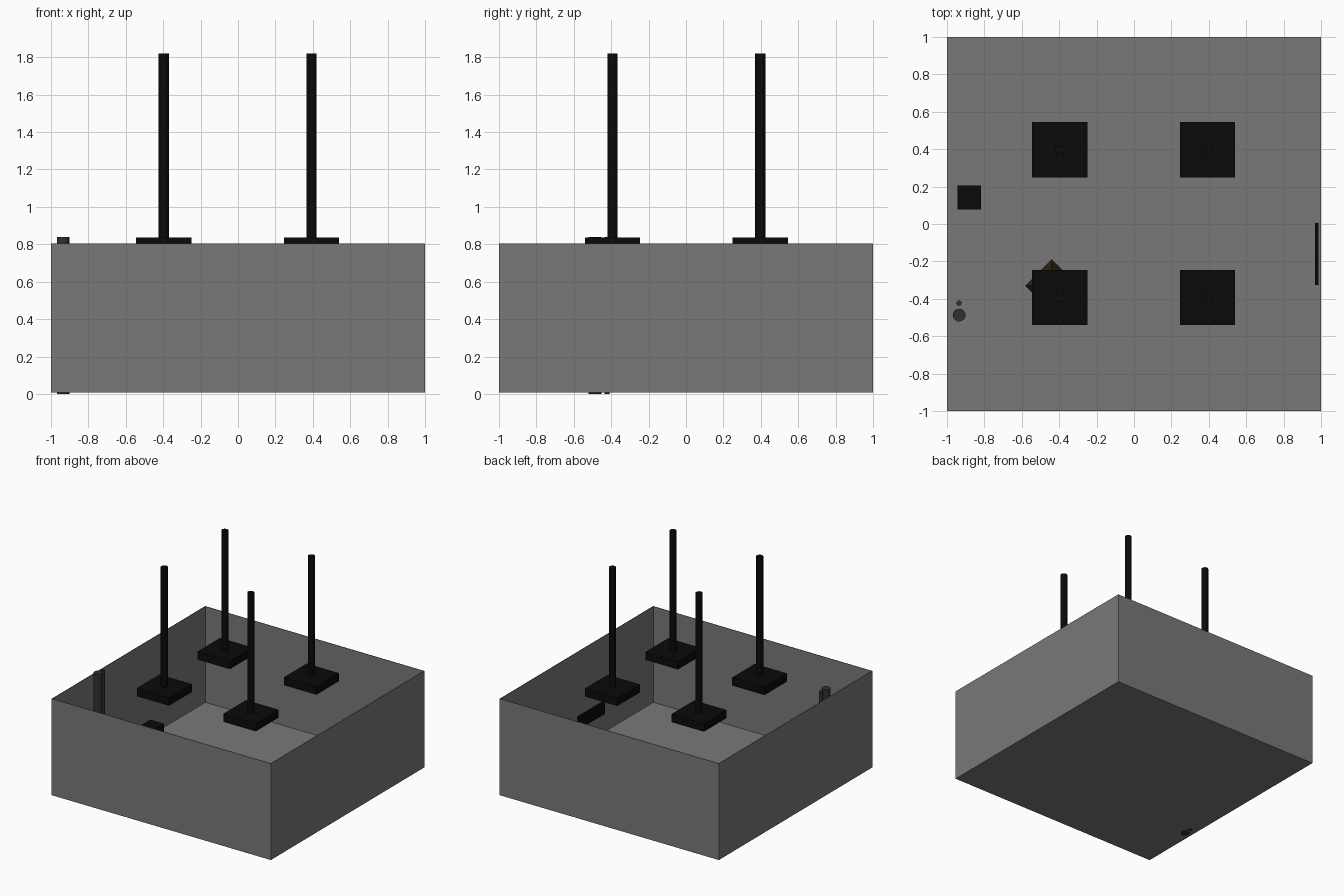
import bpy, math

if "Cube" in bpy.data.objects:
    bpy.data.objects.remove(bpy.data.objects["Cube"])


def material(name, rgb):
    m = bpy.data.materials.new(name)
    m.diffuse_color = (*rgb, 1)
    m.use_nodes = True
    m.node_tree.nodes["Principled BSDF"].inputs["Base Color"].default_value = m.diffuse_color
    return m


GREY = material("tank_grey", (0.19, 0.19, 0.19))
BLACK = material("black", (0.003, 0.003, 0.003))
DARK = material("dark_grey", (0.03, 0.03, 0.03))
BROWN = material("brown", (0.022, 0.015, 0.004))


def box(name, lo, hi, mat):
    centre = [(a + b) / 2 for a, b in zip(lo, hi)]
    bpy.ops.mesh.primitive_cube_add(size=1, location=centre)
    ob = bpy.context.object
    ob.name = name
    ob.scale = [b - a for a, b in zip(lo, hi)]
    bpy.ops.object.transform_apply(location=False, rotation=False, scale=True)
    ob.data.materials.append(mat)
    return ob


def rod(name, x, y, z0, z1, r, mat, sides=24):
    bpy.ops.mesh.primitive_cylinder_add(vertices=sides, radius=r, depth=z1 - z0,
                                        location=(x, y, (z0 + z1) / 2))
    ob = bpy.context.object
    ob.name = name
    bpy.ops.object.shade_smooth_by_angle()
    ob.data.materials.append(mat)
    return ob


# Open tank: floor and four thin walls
T = 0.004
Z0, Z1 = 0.007, 0.803
box("tank_floor", (-1, -1, Z0), (1, 1, Z0 + T), GREY)
for s, side in ((-1, "left"), (1, "right")):
    a, b = sorted((s, s * (1 - T)))
    box(side + "_wall", (a, -1, Z0), (b, 1, Z1), GREY)
for s, side in ((-1, "front"), (1, "back")):
    a, b = sorted((s, s * (1 - T)))
    box(side + "_wall", (-1 + T, a, Z0), (1 - T, b, Z1), GREY)

# Four hanging lamps: square plate and suspension rod
for x in (-0.397, 0.393):
    for y in (-0.393, 0.397):
        box("lamp_plate", (x - 0.148, y - 0.148, 0.77), (x + 0.148, y + 0.148, 0.836), BLACK)
        rod("lamp_rod", x, y, 0.83, 1.82, 0.027, BLACK)

# Drain pipes poking through the floor
rod("large_pipe", -0.935, -0.487, 0, 0.84, 0.034, DARK)
rod("small_pipe", -0.935, -0.423, 0, 0.838, 0.014, DARK)

# Pump box on the left, low on the floor
box("pump_box", (-0.945, 0.077, 0.011), (-0.818, 0.205, 0.185), BLACK)

# Thin dark panel on the right wall
box("wall_panel", (0.968, -0.325, 0.18), (0.986, 0.005, 0.28), BLACK)

# Small pointed stone, mostly hidden beneath the front left lamp
bpy.ops.mesh.primitive_cone_add(vertices=4, radius1=0.14, radius2=0.05, depth=0.1,
                                location=(-0.44, -0.33, 0.061))
stone = bpy.context.object
stone.name = "stone"
stone.data.materials.append(BROWN)
